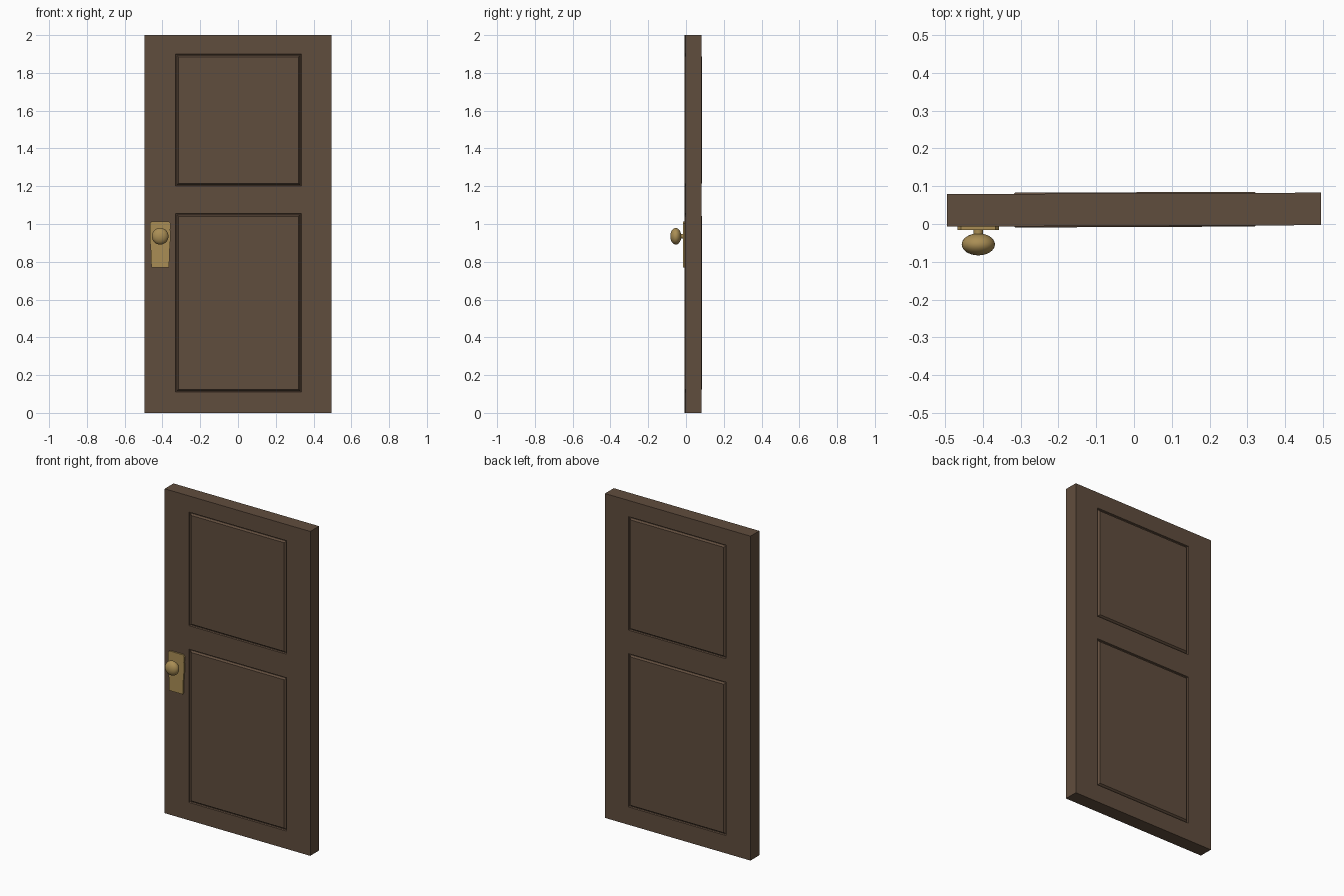
import bpy, bmesh, math
from mathutils import Matrix, Vector

if "Cube" in bpy.data.objects:
    bpy.data.objects.remove(bpy.data.objects["Cube"])


def material(name, rgb):
    m = bpy.data.materials.new(name)
    m.diffuse_color = (*rgb, 1)
    m.use_nodes = True
    m.node_tree.nodes["Principled BSDF"].inputs["Base Color"].default_value = m.diffuse_color
    return m


wood = material("brown wood", (0.118, 0.074, 0.047))
brass = material("brass", (0.40, 0.27, 0.09))
TILT = Matrix.Rotation(0.004, 4, 'Z')


def finish(name, bm, mat, smooth=True):
    bmesh.ops.recalc_face_normals(bm, faces=bm.faces)
    me = bpy.data.meshes.new(name)
    bm.to_mesh(me)
    bm.free()
    me.materials.append(mat)
    ob = bpy.data.objects.new(name, me)
    bpy.context.collection.objects.link(ob)
    if smooth:
        bpy.context.view_layer.objects.active = ob
        ob.select_set(True)
        bpy.ops.object.shade_smooth_by_angle(angle=math.radians(35))
        ob.select_set(False)
    return ob


# Door slab: a box cut along the panel borders
bm = bmesh.new()
bmesh.ops.create_cube(bm, size=1, matrix=Matrix.Translation((0, 0.038, 1))
                      @ Matrix.Diagonal((0.99, 0.086, 2, 1)))
cuts = [((x, 0, 0), (1, 0, 0)) for x in (-0.33, 0.335)]
cuts += [((0, 0, z), (0, 0, 1)) for z in (0.11, 1.055, 1.2, 1.9)]
for co, no in cuts:
    bmesh.ops.bisect_plane(bm, geom=bm.verts[:] + bm.edges[:] + bm.faces[:],
                           plane_co=co, plane_no=no)

# Panels on both sides: narrow groove, then a slightly raised field
panels = []
for f in bm.faces:
    c = f.calc_center_median()
    if abs(f.normal.y) > 0.9 and abs(c.x) < 0.1 and (0.2 < c.z < 1 or 1.3 < c.z < 1.8):
        panels.append(f)
for width, depth in ((0.003, -0.008), (0.004, 0), (0.008, 0.011)):
    bmesh.ops.inset_individual(bm, faces=panels, thickness=width, depth=depth,
                               use_even_offset=True)
bmesh.ops.transform(bm, matrix=TILT, verts=bm.verts)
finish("door_slab", bm, wood, smooth=False)

# Backplate: tapered outline with stepped shoulders
KX, KZ = -0.412, 0.935
half = [(0.046, 0.77), (0.048, 0.80), (0.049, 0.85), (0.053, 0.90), (0.055, 0.94),
        (0.053, 0.97), (0.055, 0.985), (0.055, 1.003), (0.046, 1.014)]
outline = half + [(-x, z) for x, z in reversed(half)]
bm = bmesh.new()
face = bm.faces.new([bm.verts.new((KX + x, -0.006, z)) for x, z in outline])
ext = bmesh.ops.extrude_face_region(bm, geom=[face])
bmesh.ops.translate(bm, vec=(0, -0.010, 0),
                    verts=[g for g in ext["geom"] if isinstance(g, bmesh.types.BMVert)])
finish("backplate", bm, brass)

# Neck and flattened round knob, turned around the y axis
bm = bmesh.new()
bmesh.ops.create_cone(bm, cap_ends=True, segments=24, radius1=0.013, radius2=0.013, depth=0.03,
                      matrix=Matrix.Translation((KX, -0.024, KZ))
                      @ Matrix.Rotation(math.pi / 2, 4, 'X'))
finish("knob_neck", bm, brass)

bm = bmesh.new()
bmesh.ops.create_uvsphere(bm, u_segments=32, v_segments=16, radius=1,
                          matrix=Matrix.Translation((KX, -0.054, KZ))
                          @ Matrix.Rotation(math.pi / 2, 4, 'X')
                          @ Matrix.Diagonal((0.044, 0.044, 0.029, 1)))
finish("knob", bm, brass)
